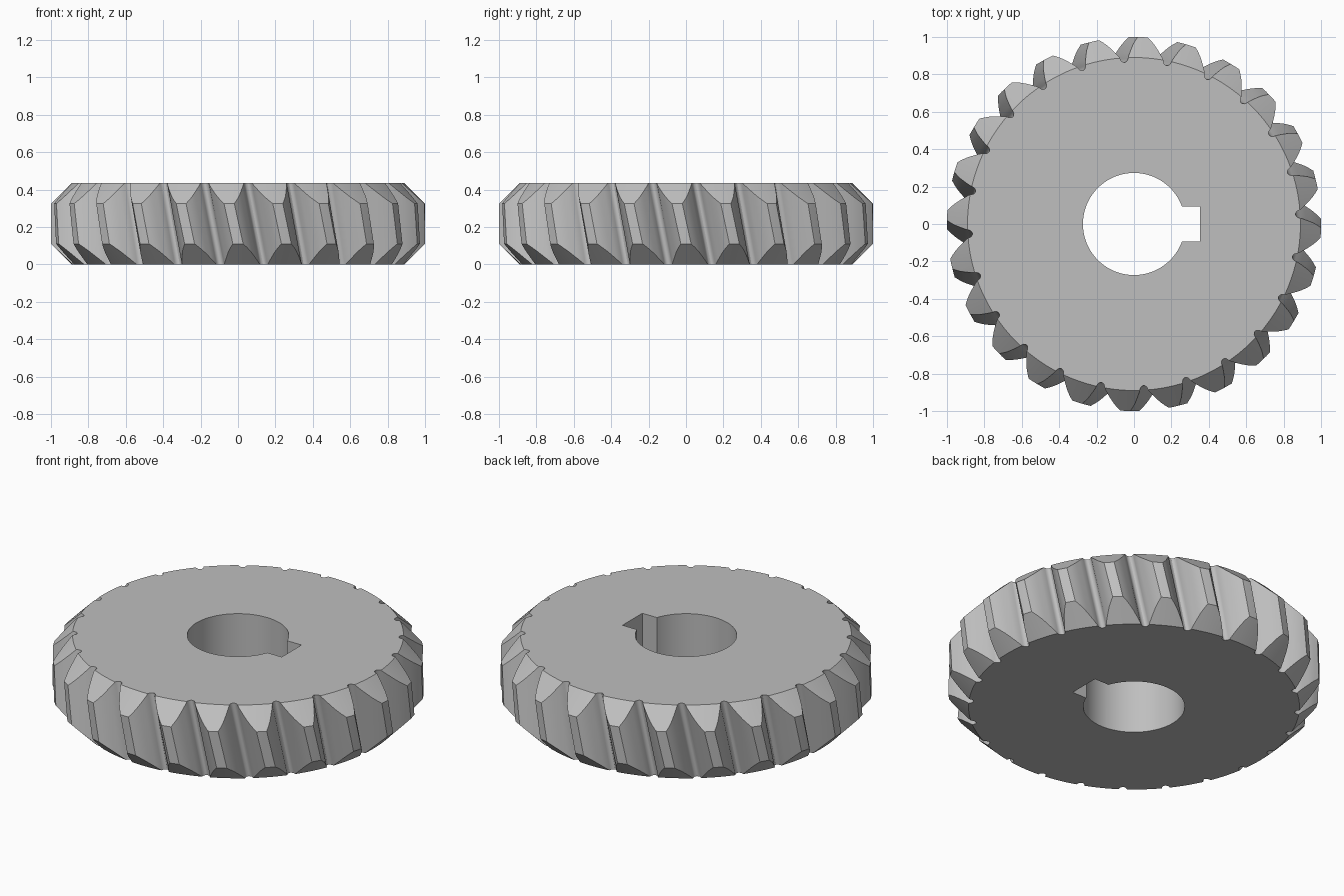
import bpy
import bmesh
from math import asin, cos, pi, radians, sin

TEETH = 24
HEIGHT = 0.435
CHAMFER = 0.11
BORE = 0.273
KEY_HALF = 0.093
TWIST = radians(-12.6)      # helix turn per unit of height

cube = bpy.data.objects.get("Cube")
if cube:
    bpy.data.objects.remove(cube, do_unlink=True)

steel = bpy.data.materials.new("plain steel grey")
steel.use_nodes = True
colour = (0.52, 0.52, 0.52, 1)
steel.diffuse_color = colour
steel.node_tree.nodes["Principled BSDF"].inputs["Base Color"].default_value = colour


def loft(name, profile, layers):
    """Stack copies of a polar profile; each layer is (z, scale, turn)."""
    bm = bmesh.new()
    rings = [[bm.verts.new((r * s * cos(a + t), r * s * sin(a + t), z))
              for r, a in profile] for z, s, t in layers]
    n = len(profile)
    for low, high in zip(rings, rings[1:]):
        for i in range(n):
            j = (i + 1) % n
            bm.faces.new((low[i], low[j], high[j], high[i]))
    bm.faces.new(rings[0][::-1])
    bm.faces.new(rings[-1])
    mesh = bpy.data.meshes.new(name)
    bm.to_mesh(mesh)
    bm.free()
    mesh.materials.append(steel)
    obj = bpy.data.objects.new(name, mesh)
    bpy.context.collection.objects.link(obj)
    return obj


def combine(target, cutter, operation):
    """Apply a boolean, then discard the cutter."""
    cutter.hide_render = True
    mod = target.modifiers.new(operation.title(), "BOOLEAN")
    mod.operation = operation
    mod.solver = "EXACT"
    mod.object = cutter
    bpy.context.view_layer.objects.active = target
    bpy.ops.object.modifier_apply(modifier=mod.name)
    bpy.data.objects.remove(cutter, do_unlink=True)


# Half of one tooth: radius and angle from the tooth centre, tip to root
flank = [(1.02, 0.5), (1.0, 1.57), (0.982, 2.5), (0.964, 3.35), (0.945, 4.1),
         (0.917, 5.15), (0.895, 5.95), (0.884, 6.15), (0.873, 6.5), (0.867, 7.0)]
tooth = ([(r, radians(-a)) for r, a in reversed(flank)]
         + [(r, radians(a)) for r, a in flank[::-1]][::-1]
         + [(0.865, pi / TEETH)])
teeth = [(r, a + 2 * pi * k / TEETH) for k in range(TEETH) for r, a in tooth]

# Helical toothed body, overshooting the blank at both ends
steps = 10
heights = [-0.02 + (HEIGHT + 0.04) * i / steps for i in range(steps + 1)]
gear = loft("helical_gear", teeth,
            [(z, 1, (z - CHAMFER) * TWIST) for z in heights])

# Chamfered round blank trims the tooth tips and end faces
circle = [(1, 2 * pi * i / 240) for i in range(240)]
blank = loft("gear_blank", circle,
             [(0, 0.89, 0), (CHAMFER, 1, 0),
              (HEIGHT - CHAMFER, 1, 0), (HEIGHT, 0.89, 0)])
combine(gear, blank, "INTERSECT")

# Shaft bore with a keyway on the left
start = asin(KEY_HALF / BORE)
arc = [(BORE, start + (2 * pi - 2 * start) * i / 72) for i in range(73)]
key_end = 0.352
corner = (key_end ** 2 + KEY_HALF ** 2) ** 0.5
corner_angle = asin(KEY_HALF / corner)
bore = loft("bore_cutter", arc + [(corner, -corner_angle), (corner, corner_angle)],
            [(-0.1, 1, 0), (HEIGHT + 0.1, 1, 0)])
combine(gear, bore, "DIFFERENCE")

# Smooth flanks and bore, crisp edges
bpy.ops.object.select_all(action="DESELECT")
gear.select_set(True)
bpy.context.view_layer.objects.active = gear
bpy.ops.object.shade_smooth_by_angle(angle=radians(28))
